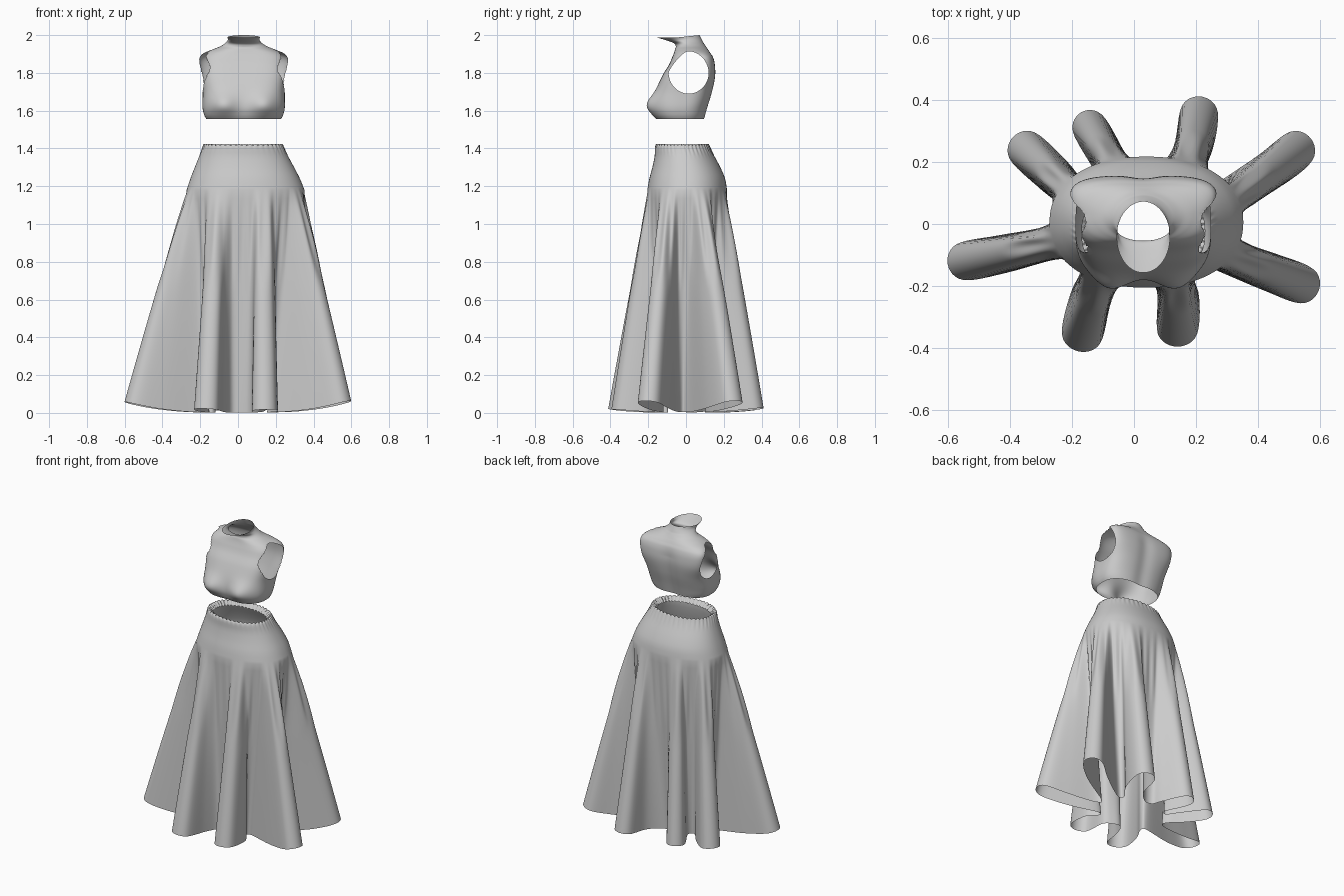
import bpy, bmesh, math
from mathutils import Vector

if "Cube" in bpy.data.objects:
    bpy.data.objects.remove(bpy.data.objects["Cube"])

mat = bpy.data.materials.new("light_grey_cloth")
mat.diffuse_color = (0.6, 0.6, 0.6, 1)
mat.use_nodes = True
mat.node_tree.nodes["Principled BSDF"].inputs["Base Color"].default_value = mat.diffuse_color


def catmull(pts, i, f, closed):
    # point on a Catmull-Rom curve between pts[i] and pts[i+1]
    n = len(pts)
    g = (lambda k: pts[k % n]) if closed else (lambda k: pts[max(0, min(n - 1, k))])
    a, b, c, d = g(i - 1), g(i), g(i + 1), g(i + 2)
    return [0.5 * (2 * q + (r - p) * f + (2 * p - 5 * q + 4 * r - s) * f * f
                   + (3 * q - p - 3 * r + s) * f ** 3) for p, q, r, s in zip(a, b, c, d)]


def dense(pts, k, closed=False):
    n = len(pts) if closed else len(pts) - 1
    out = [catmull(pts, i, j / k, closed) for i in range(n) for j in range(k)]
    return out if closed else out + [list(pts[-1])]


def loft(rings):
    bm = bmesh.new()
    vs = [[bm.verts.new(p) for p in r] for r in rings]
    n = len(vs[0])
    for a, b in zip(vs, vs[1:]):
        for i in range(n):
            bm.faces.new((a[i], a[(i + 1) % n], b[(i + 1) % n], b[i]))
    return bm


def finish(bm, name):
    me = bpy.data.meshes.new(name)
    bm.to_mesh(me)
    bm.free()
    me.materials.append(mat)
    for p in me.polygons:
        p.use_smooth = True
    ob = bpy.data.objects.new(name, me)
    bpy.context.collection.objects.link(ob)


def oval(cx, hw, yf, yb, ang, e=2.0, lean=0.0):
    # superellipse point given half width and front / back limits; lean widens the back
    c, s = math.cos(ang), math.sin(ang)
    r = (abs(c) ** e + abs(s) ** e) ** (-1 / e)
    return cx + hw * r * c * (1 + lean * r * s), (yf + yb) / 2 + (yb - yf) / 2 * r * s


# ---- cropped top: rings of z, half width, front y, back y, squareness, lean
CX = 0.03
profile = [(1.556, .198, -.155, .100, 2.6, 0), (1.58, .210, -.165, .106, 2.7, 0),
           (1.62, .218, -.170, .117, 2.8, 0), (1.70, .218, -.160, .140, 3.2, .03),
           (1.78, .228, -.128, .155, 3.8, .07), (1.84, .230, -.092, .154, 4.0, .09),
           (1.88, .226, -.074, .145, 3.8, .10), (1.905, .205, -.064, .130, 3.2, .10),
           (1.925, .162, -.058, .116, 2.4, .05), (1.94, .125, -.054, .106, 2.0, 0),
           (1.957, .098, -.064, .094, 2.0, 0), (1.974, .084, -.110, .082, 2.0, 0),
           (1.988, .086, -.157, .072, 2.0, 0)]
N = 192
rings = []
for z, hw, yf, yb, e, lean in dense(profile, 8):
    ring = []
    for i in range(N):
        a = 2 * math.pi * i / N
        x, y = oval(CX, hw, yf, yb, a, e, lean)
        front = max(0, -math.sin(a))
        # bust swelling and slight spine hollow
        for sx in (-.11, .11):
            y -= .045 * min(1, front * 2) * math.exp(-((x - CX - sx) / .075) ** 2 - ((z - 1.63) / .06) ** 2)
        if a < math.pi:
            fade = max(0, min(1, (1.92 - z) / .1))
            y -= .010 * fade * math.exp(-((x - CX) / .05) ** 2)
        rz = z + (.012 * max(0, math.sin(a)) * min(1, max(0, (z - 1.96) / .028)))
        ring.append((x, y, rz))
    rings.append(ring)
bm = loft(rings)
# armholes: remove faces inside an egg shape, slimmer at its upper front, then round the edge
AY, AZ, RY, RZ = .014, 1.802, .106, .112


def inside(p):
    v = (p.z - AZ) / RZ
    slim = .45 if p.y < AY else .05
    return ((p.y - AY) / (RY * (1 - slim * max(0, min(1, v))))) ** 2 + v * v


gone = [f for f in bm.faces
        if abs(f.calc_center_median().x - CX) > .125 and inside(f.calc_center_median()) < 1]
bmesh.ops.delete(bm, geom=gone, context='FACES')
for v in bm.verts:
    if v.is_boundary and 1.65 < v.co.z < 1.95 and abs(v.co.x - CX) > .1:
        for _ in range(3):
            k = 1 / math.sqrt(inside(v.co))
            v.co.y = AY + (v.co.y - AY) * k
            v.co.z = AZ + (v.co.z - AZ) * k
finish(bm, "cropped_top")

# ---- skirt: each fold has base x, y at the hip, tip x, y at the hem, width
folds = [(.33, .09, .57, .275, .13), (.18, .2, .22, .41, .13),
         (-.09, .22, -.17, .36, .12), (-.24, .14, -.39, .28, .13),
         (-.28, -.07, -.60, -.13, .13), (-.13, -.2, -.18, -.41, .14),
         (.14, -.2, .14, -.395, .14), (.32, -.11, .595, -.215, .13)]
hip = (.040, .312, -.205, .217)
hx, hy, hb = hip[0], (hip[2] + hip[3]) / 2, (hip[3] - hip[2]) / 2
theta = [math.atan2((f[1] - hy) / hb, (f[0] - hx) / hip[1]) for f in folds]
for i in range(1, 8):
    while theta[i] < theta[i - 1]:
        theta[i] += 2 * math.pi
theta.append(theta[0] + 2 * math.pi)

hem, angles = [], []
for i, (bx, by, tx, ty, w) in enumerate(folds):
    T = Vector((tx, ty))
    d = (T - Vector((bx, by))).normalized()
    n = Vector((-d.y, d.x)) * w / 2
    gp = theta[i] - theta[i - 1] if i else theta[8] - theta[7]
    gn = theta[i + 1] - theta[i]
    hem += [T - d * .18 - n * .95, T - d * .04 - n * .9, T, T - d * .04 + n * .9, T - d * .18 + n * .95]
    angles += [theta[i] + o for o in (-.25 * gp, -.11 * gp, 0, .11 * gn, .25 * gn)]
    # valley between this fold and the next
    for q in (.36, .64):
        a = theta[i] + q * gn
        hem.append(Vector((.02 + .25 * math.cos(a), .17 * math.sin(a))))
        angles.append(a)

K = 6
hem = dense([tuple(p) for p in hem], K, True)
ext = angles + [angles[0] + 2 * math.pi]
ang = [ext[i] + (ext[i + 1] - ext[i]) * j / K for i in range(len(angles)) for j in range(K)]

# waist to hip: z, centre x, half width, front y, back y
waist = [(1.395, .028, .175, -.125, .09), (1.415, .027, .195, -.145, .108),
         (1.42, .027, .208, -.157, .120), (1.405, .028, .216, -.164, .128),
         (1.36, .030, .235, -.166, .150), (1.30, .034, .263, -.178, .182),
         (1.24, .038, .290, -.194, .207), (1.18, *hip)]
rings = []
for z, cx, hw, yf, yb in dense(waist, 3):
    g = .010 * max(0, min(1, (z - 1.36) / .04))  # gathers at the waistband
    ring = []
    for a in ang:
        x, y = oval(cx, hw, yf, yb, a, 2.2)
        ring.append((x, y, z + g * math.sin(44 * a) * .4))
    rings.append(ring)
base = [(p[0], p[1]) for p in rings[-1]]
ROWS = 26
for r in range(1, ROWS + 1):
    s = r / ROWS
    ring = []
    for (x0, y0), (x1, y1), a in zip(base, hem, ang):
        zh = .06 * (math.hypot(x1, y1) / .62) ** 3
        # valleys stay close to the hips for longer than the folds
        out = (math.hypot(x1, y1) - math.hypot(x0, y0)) / .1
        t = s ** (1.07 - .15 * max(-1, min(1, out)))
        # small pleats fading out below the hip
        k = 1 + .018 * math.sin(36 * a) * math.sin(math.pi * min(1, s * 2.2))
        ring.append(((x0 + (x1 - x0) * t) * k, (y0 + (y1 - y0) * t) * k, 1.18 + (zh - 1.18) * s))
    rings.append(ring)
finish(loft(rings[::-1]), "long_skirt")
